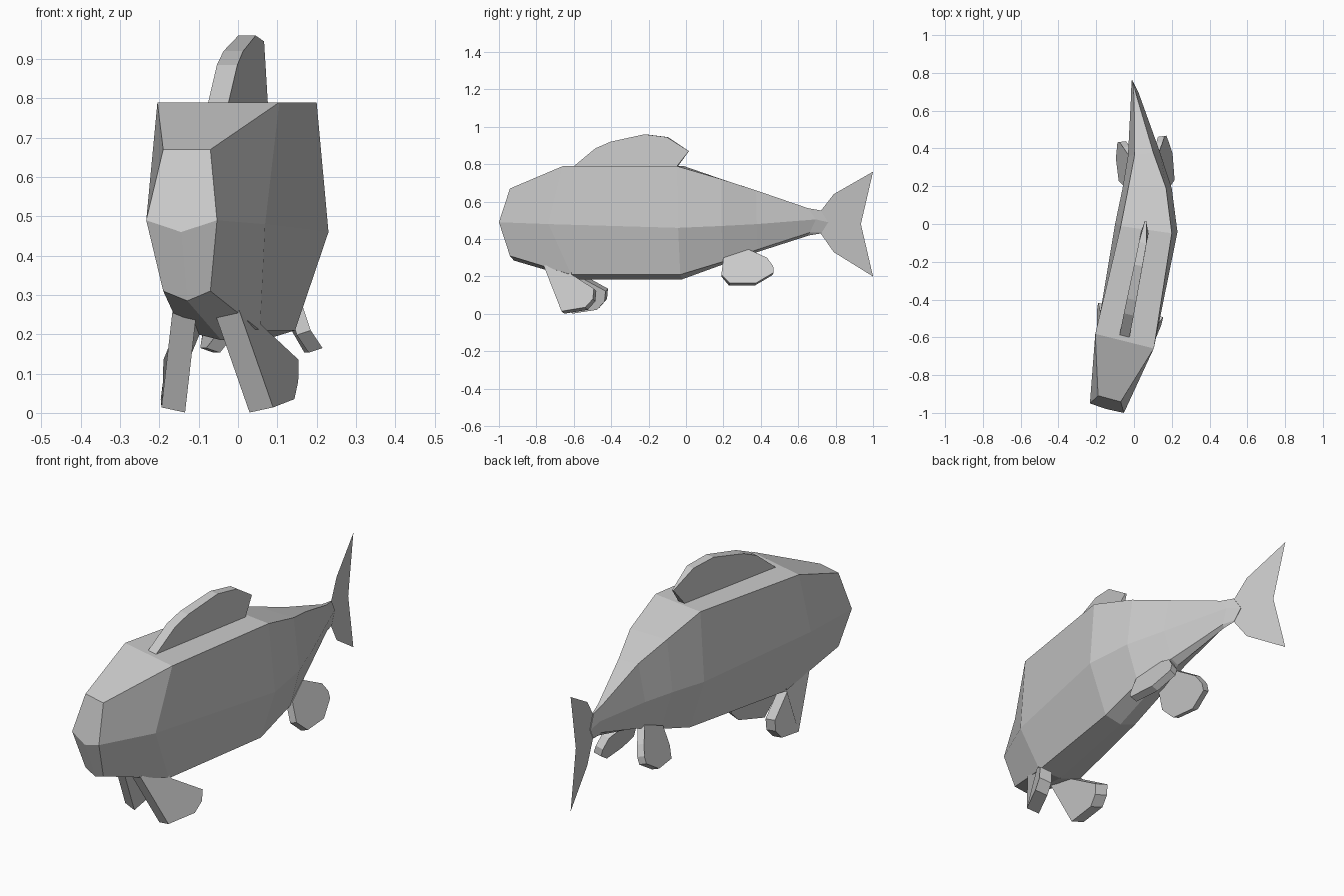
import bpy

if "Cube" in bpy.data.objects:
    bpy.data.objects.remove(bpy.data.objects["Cube"])

# Curved spine: (y, x, slope dx/dy)
SPINE = [(-1, -.15, .28), (-.62, -.05, .25), (-.03, .065, .14), (.2, .07, .0),
         (.4, .05, -.12), (.72, 0, -.22), (1, -.075, -.27)]


def bend(u, y, z):
    """Move a point from straight fish space (u sideways) onto the curved spine."""
    for (y0, x0, s0), (y1, x1, s1) in zip(SPINE, SPINE[1:]):
        if y <= y1:
            break
    t = (y - y0) / (y1 - y0)
    slope = s0 + (s1 - s0) * t
    return (x0 + (x1 - x0) * t + u, y - slope * u, z)


def make(name, points, faces):
    mesh = bpy.data.meshes.new(name)
    mesh.from_pydata([bend(*p) for p in points], [], faces)
    mesh.validate()
    obj = bpy.data.objects.new(name, mesh)
    bpy.context.collection.objects.link(obj)
    return obj


def slab(name, side_a, side_b):
    """Closed plate between two matching outlines."""
    n = len(side_a)
    faces = [list(range(n)), list(range(2 * n - 1, n - 1, -1))]
    faces += [[i, i + n, (i + 1) % n + n, (i + 1) % n] for i in range(n)]
    return make(name, side_a + side_b, faces)


# Body: rings of (half width, y, z) for top, middle, bottom edge and belly ridge
rings = [
    [(.06, -.925, .67), (.09, -.975, .49), (.06, -.925, .31), (0, -.92, .285)],
    [(.155, -.62, .79), (.14, -.70, .48), (.10, -.59, .21), (0, -.58, .185)],
    [(.135, -.03, .79), (.165, -.02, .46), (.08, -.02, .21), (0, -.02, .185)],
    [(.10, .19, .72), (.13, .19, .47), (.075, .20, .28), (0, .20, .265)],
    [(.05, .37, .66), (.085, .37, .48), (.045, .38, .345), (0, .38, .33)],
    [(.01, .65, .565), (.02, .69, .505), (.01, .66, .435), (0, .66, .42)],
    [(.003, .72, .553), (.003, .76, .49), (.003, .725, .435), (0, .72, .43)],
]
verts, faces = [], []
for ring in rings:
    verts += ring + [(-u, y, z) for u, y, z in ring[2::-1]]
for r in range(len(rings) - 1):
    for i in range(7):
        j = (i + 1) % 7
        a, b = r * 7, r * 7 + 7
        faces.append([a + i, b + i, b + j, a + j])
# Snout and tail root caps
verts.append((0, -.98, .46))
c, e = len(verts) - 1, 7 * (len(rings) - 1)
faces += [[6, 0, 1, c, 5], [c, 1, 2, 3], [c, 3, 4, 5], [e + i for i in range(6, -1, -1)]]
make("body", verts, faces)

# Tail fin: single flat sheet
tail = [(.71, .553), (.72, .55), (.79, .64), (1, .76), (.935, .48), (1, .2), (.79, .33), (.72, .43), (.71, .43)]
make("tail_fin", [(0, y, z) for y, z in tail], [[0, 1, 2, 4, 6, 7, 8], [2, 3, 4], [4, 5, 6]])

# Dorsal fin: (y, z, half width)
dorsal = [(-.6, .785, .026), (-.48, .885, .026), (-.4, .92, .025), (-.22, .96, .022),
          (-.10, .945, .02), (.015, .87, .004), (-.05, .785, .02)]
slab("dorsal_fin", [(w - .005, y, z) for y, z, w in dorsal], [(-w - .005, y, z) for y, z, w in dorsal])

# Paired fins: outer outline (u, y, z) and inner outline closer to the body
pectoral = [(.085, -.74, .26), (.142, -.63, .014), (.17, -.50, .035), (.172, -.46, .08),
            (.172, -.455, .135), (.115, -.585, .212), (.08, -.60, .25)]
pelvic = [(.085, .20, .30), (.115, .19, .21), (.148, .23, .165), (.15, .36, .165),
          (.13, .45, .22), (.12, .45, .255), (.105, .42, .30), (.06, .33, .345)]
for side, s in (("right", 1), ("left", -1)):
    slab(side + "_pectoral_fin", [(s * u, y, z) for u, y, z in pectoral],
         [(s * (u - .06), y, z - .013) for u, y, z in pectoral])
    slab(side + "_pelvic_fin", [(s * u, y, z) for u, y, z in pelvic],
         [(s * (u - .035), y, z - .012) for u, y, z in pelvic])

# Consistent outward normals
import bmesh
for obj in bpy.context.collection.objects:
    bm = bmesh.new()
    bm.from_mesh(obj.data)
    bmesh.ops.recalc_face_normals(bm, faces=bm.faces)
    bm.to_mesh(obj.data)
    bm.free()
